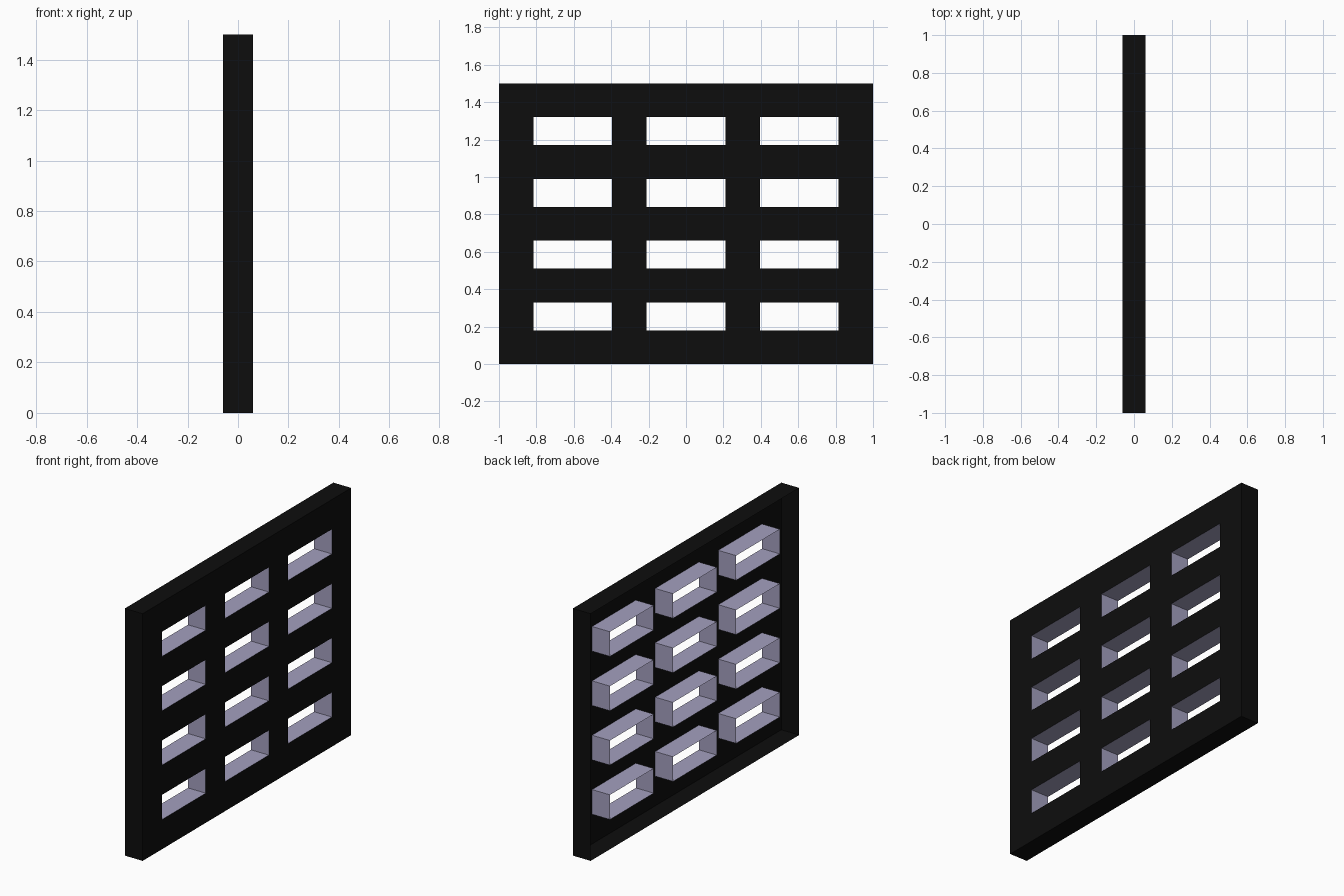
import bpy
import bmesh

cube = bpy.data.objects.get("Cube")
if cube:
    bpy.data.objects.remove(cube, do_unlink=True)

HALF_X = 0.06                      # half the panel depth
WIDTH, HEIGHT = 2.0, 1.5
COLS, ROWS = 3, 4
HOLE_W, HOLE_H = 0.42, 0.15
GAP_Y = (WIDTH - COLS * HOLE_W) / (COLS + 1)
GAP_Z = (HEIGHT - ROWS * HOLE_H) / (ROWS + 1)


def make_material(name, color):
    mat = bpy.data.materials.new(name)
    mat.use_nodes = True
    mat.diffuse_color = color
    mat.node_tree.nodes["Principled BSDF"].inputs["Base Color"].default_value = color
    return mat


black = make_material("black", (0.004, 0.004, 0.004, 1))
lavender = make_material("lavender_grey", (0.37, 0.35, 0.52, 1))


def make_object(name, bm, mat):
    mesh = bpy.data.meshes.new(name)
    bm.to_mesh(mesh)
    bm.free()
    mesh.materials.append(mat)
    obj = bpy.data.objects.new(name, mesh)
    bpy.context.collection.objects.link(obj)
    return obj


def add_sleeve(bm, y0, y1, z0, z1, inward=False):
    """Four thin walls running through the depth of the panel."""
    ring = [(y0, z0), (y1, z0), (y1, z1), (y0, z1)]
    front = [bm.verts.new((HALF_X, y, z)) for y, z in ring]
    back = [bm.verts.new((-HALF_X, y, z)) for y, z in ring]
    for i in range(4):
        j = (i + 1) % 4
        quad = [front[i], back[i], back[j], front[j]]
        bm.faces.new(quad[::-1] if inward else quad)


def stops(start, gap, size, count):
    """Edge positions across alternating gaps and openings."""
    out = [start]
    for _ in range(count):
        out += [out[-1] + gap, out[-1] + gap + size]
    return out + [out[-1] + gap]


ys = stops(-WIDTH / 2, GAP_Y, HOLE_W, COLS)
zs = stops(0.0, GAP_Z, HOLE_H, ROWS)

# Face sheet: a grid of cells with the window cells left open
bm = bmesh.new()
grid = [[bm.verts.new((HALF_X, y, z)) for z in zs] for y in ys]
for i in range(len(ys) - 1):
    for j in range(len(zs) - 1):
        if i % 2 and j % 2:
            continue
        bm.faces.new([grid[i][j], grid[i + 1][j], grid[i + 1][j + 1], grid[i][j + 1]])
make_object("face_panel", bm, black)

# Outer rim around the open back
bm = bmesh.new()
add_sleeve(bm, ys[0], ys[-1], zs[0], zs[-1])
make_object("outer_rim", bm, black)

# Window sleeves, one through each opening
for c in range(COLS):
    for r in range(ROWS):
        bm = bmesh.new()
        i, j = 2 * c + 1, 2 * r + 1
        add_sleeve(bm, ys[i], ys[i + 1], zs[j], zs[j + 1], inward=True)
        make_object(f"window_sleeve_{r + 1}_{c + 1}", bm, lavender)
